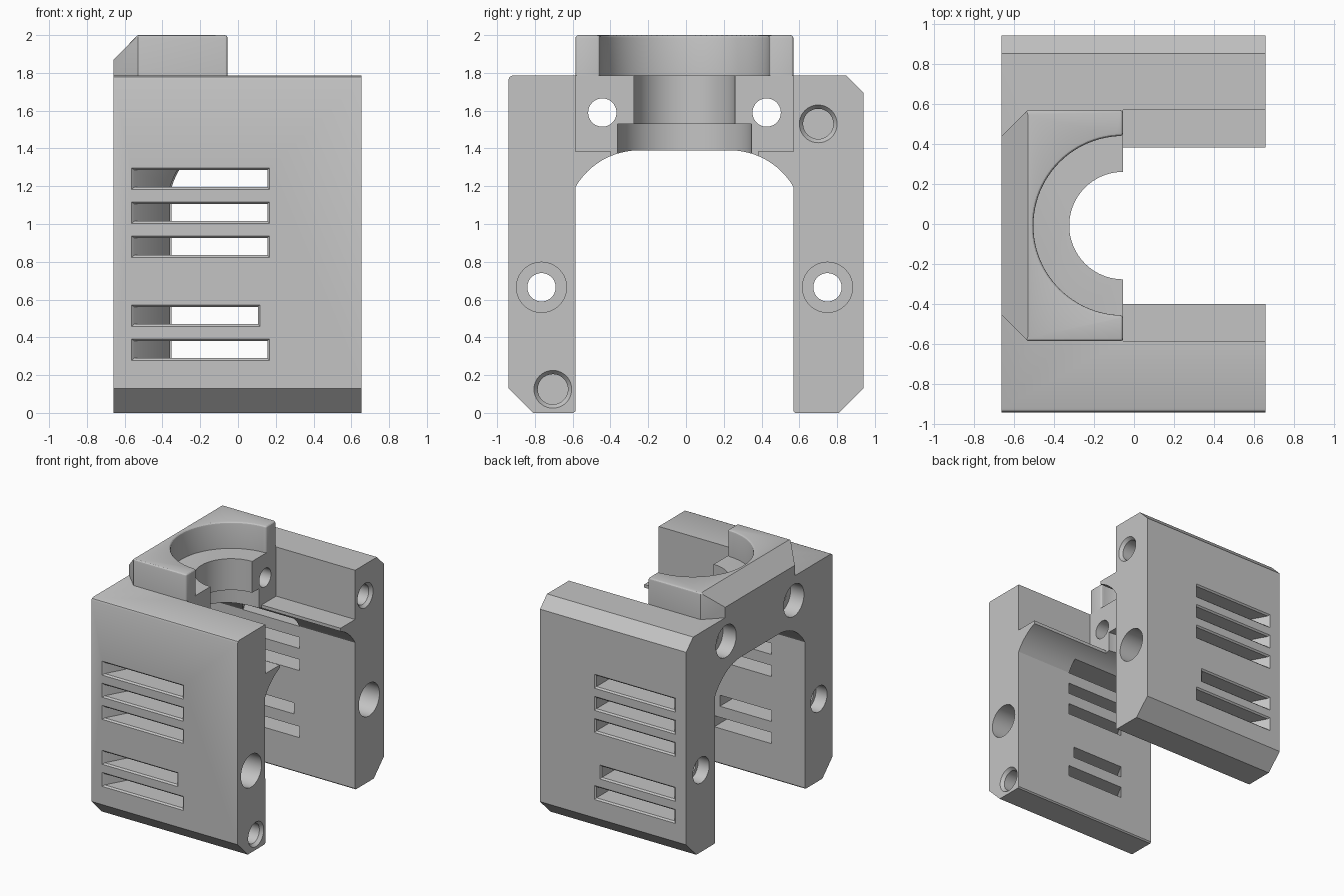
import bpy, bmesh
from math import sin, cos, pi, radians
from mathutils import Vector

if "Cube" in bpy.data.objects:
    bpy.data.objects.remove(bpy.data.objects["Cube"], do_unlink=True)

grey = bpy.data.materials.new("plain grey")
grey.use_nodes = True
grey.diffuse_color = (0.55, 0.55, 0.55, 1)
grey.node_tree.nodes["Principled BSDF"].inputs["Base Color"].default_value = grey.diffuse_color

X0, X1, XM = -0.66, 0.655, -0.055    # outer end, open end, bridge face
CY, H = -0.008, 1.785                # centre line, arm height
HALF = 0.577                         # half the gap between the arms


def loft(rings):
    """Closed solid through rings with equal vertex counts."""
    bm = bmesh.new()
    loops = [[bm.verts.new(p) for p in ring] for ring in rings]
    n = len(loops[0])
    for a, b in zip(loops, loops[1:]):
        for i in range(n):
            j = (i + 1) % n
            bm.faces.new((a[i], a[j], b[j], b[i]))
    bm.faces.new(loops[0])
    bm.faces.new(loops[-1])
    bmesh.ops.recalc_face_normals(bm, faces=bm.faces)
    return bm


def make(name, bm):
    mesh = bpy.data.meshes.new(name)
    bm.to_mesh(mesh)
    bm.free()
    obj = bpy.data.objects.new(name, mesh)
    bpy.context.collection.objects.link(obj)
    mesh.materials.append(grey)
    return obj


def activate(obj):
    bpy.ops.object.select_all(action='DESELECT')
    obj.select_set(True)
    bpy.context.view_layer.objects.active = obj


def cut(obj, bm):
    cutter = make("cutter", bm)
    cutter.hide_render = True
    mod = obj.modifiers.new("cut", 'BOOLEAN')
    mod.operation, mod.solver, mod.object = 'DIFFERENCE', 'EXACT', cutter
    activate(obj)
    bpy.ops.object.modifier_apply(modifier=mod.name)
    bpy.data.objects.remove(cutter, do_unlink=True)


def box(x0, x1, y0, y1, z0, z1):
    return loft([[(x, y0, z0), (x, y1, z0), (x, y1, z1), (x, y0, z1)] for x in (x0, x1)])


def hole(y, z, steps, n=40):
    """Stepped round cutter along x from (x, radius) pairs."""
    return loft([[(x, y + r * cos(2 * pi * i / n), z + r * sin(2 * pi * i / n))
                  for i in range(n)] for x, r in steps])


# Body: arch profile extruded along x
arch = [(CY + 0.24 + 0.39 * cos(radians(a)), 1 + 0.39 * sin(radians(a))) for a in range(30, 91, 5)]
arch += [(2 * CY - y, z) for y, z in reversed(arch)]
inner_r, inner_l = CY + HALF, CY - HALF
profile = [(-0.94, 0.13), (-0.94, H - 0.02), (-0.934, H - 0.006), (-0.92, H), (0.85, H),
           (0.94, 1.695), (0.94, 0.13), (0.81, 0), (inner_r + 0.01, 0), (inner_r, 0.01)]
profile += arch + [(inner_l, 0.01), (inner_l - 0.01, 0), (-0.81, 0)]
body = make("body", loft([[(x, y, z) for y, z in profile] for x in (X0, X1)]))

# Open the space in front of the bridge, leaving thin ledges on the arms
cut(body, box(XM, 1, CY - HALF, CY + HALF, 1.385, 2.2))
cut(body, box(XM, 1, CY - 0.39, CY + 0.39, 1.2, 2.2))

# Stepped vertical bore in the bridge
N = 96
bore = [(1.3, 0.355), (1.53, 0.355), (1.53, 0.268), (2.1, 0.268)]
cut(body, loft([[(XM + r * cos(2 * pi * i / N), CY + r * sin(2 * pi * i / N), z)
                 for i in range(N)] for z, r in bore]))

# Screw holes through bridge and arms, blind sockets in the open ends
for s in (-1, 1):
    cut(body, hole(CY + s * 0.435, 1.59, [(-1, 0.13), (-0.54, 0.13), (-0.54, 0.075), (0.2, 0.075)]))
    cut(body, hole(CY + s * 0.757, 0.665, [(-1, 0.105), (-0.56, 0.105), (-0.56, 0.075),
                                           (0.35, 0.075), (0.35, 0.133), (1, 0.133)]))
for y, z in ((0.7, 1.53), (-0.705, 0.125)):
    cut(body, hole(y, z, [(0.3, 0.08), (X1 - 0.025, 0.08), (X1, 0.1), (1, 0.1)]))

# Vent slots with one slanted end and a chamfered rim, on both arms
for s in (-1, 1):
    for z, end in ((1.24, 0.155), (1.06, 0.155), (0.88, 0.155), (0.515, 0.105), (0.335, 0.155)):
        rings = []
        for depth, grow in ((-0.1, 0.012), (0, 0.012), (0.012, 0), (0.5, 0)):
            xa = -0.555 + 0.55 * max(depth, 0) - grow * 0.7
            xb, dz = end + grow, 0.045 + grow
            y = s * (0.94 - depth)
            rings.append([(xa, y, z - dz), (xb, y, z - dz), (xb, y, z + dz), (xa, y, z + dz)])
        cut(body, loft(rings))

# Collar: half ring on the bridge with rounded rims and chamfered outer corners
R = 0.447
plan = [(XM + R * cos(a), CY + R * sin(a)) for a in [pi / 2 + pi * i / 48 for i in range(49)]]
plan += [(XM, CY - HALF), (-0.53, CY - HALF), (X0, CY - HALF + 0.13),
         (X0, CY + HALF - 0.13), (-0.53, CY + HALF), (XM, CY + HALF)]
bm = loft([[(x, y, z) for x, y in plan] for z in (H - 0.02, 2.0)])
rim = []
for e in bm.edges:
    a, b = (v.co for v in e.verts)
    top = a.z > 1.99 and b.z > 1.99
    corner = abs(a.z - b.z) > 0.1 and abs(a.x - XM) < 0.001
    if top or corner:
        rim.append(e)
bmesh.ops.bevel(bm, geom=rim, offset=0.016, segments=3, profile=0.5, affect='EDGES')
res = bmesh.ops.bisect_plane(bm, geom=bm.verts[:] + bm.edges[:] + bm.faces[:],
                             plane_co=Vector((-0.53, 0, 2)), plane_no=Vector((-1, 0, 1)),
                             clear_outer=True)
bmesh.ops.edgeloop_fill(bm, edges=[g for g in res["geom_cut"] if isinstance(g, bmesh.types.BMEdge)])
bmesh.ops.recalc_face_normals(bm, faces=bm.faces)
collar = make("collar", bm)

# Smooth curved walls, keep hard edges
for obj in (body, collar):
    activate(obj)
    bpy.ops.object.shade_smooth_by_angle(angle=radians(25))
